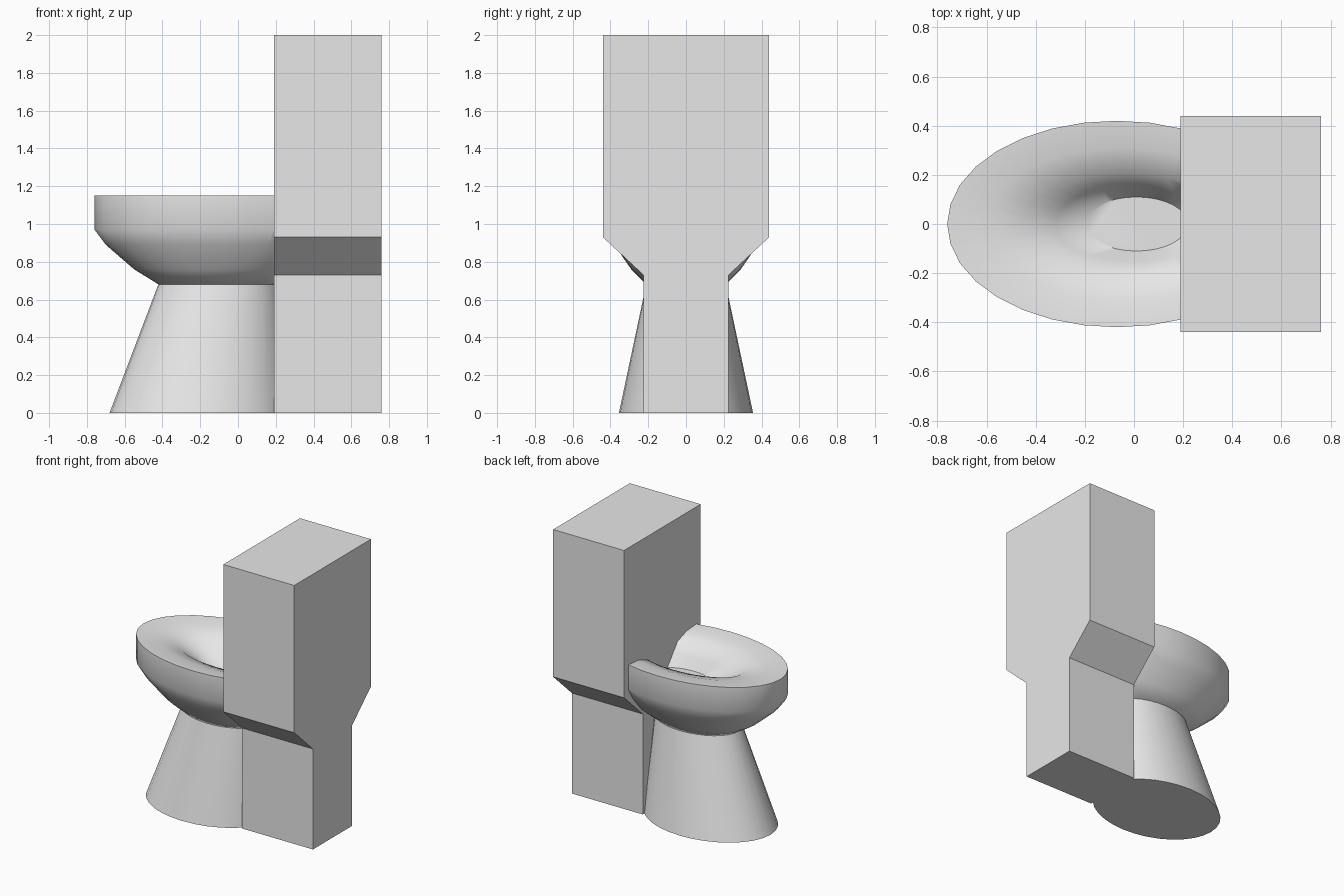
import bpy, bmesh, math

if "Cube" in bpy.data.objects:
    bpy.data.objects.remove(bpy.data.objects["Cube"])

mat = bpy.data.materials.new("porcelain")
mat.diffuse_color = (0.8, 0.8, 0.8, 1)
mat.use_nodes = True
mat.node_tree.nodes["Principled BSDF"].inputs["Base Color"].default_value = mat.diffuse_color
SIDES = 32
TANK_X0, TANK_X1 = 0.19, 0.76


def finish(bm, name, smooth=None):
    me = bpy.data.meshes.new(name)
    bm.to_mesh(me)
    bm.free()
    me.materials.append(mat)
    ob = bpy.data.objects.new(name, me)
    bpy.context.collection.objects.link(ob)
    if smooth:
        bpy.ops.object.select_all(action='DESELECT')
        bpy.context.view_layer.objects.active = ob
        ob.select_set(True)
        bpy.ops.object.shade_smooth_by_angle(angle=math.radians(smooth))
    return ob


def loft(rings, cap_start, cap_end):
    """Elliptical rings given as (centre x, radius x, radius y, z)."""
    bm = bmesh.new()
    loops = []
    for cx, rx, ry, z in rings:
        angles = [2 * math.pi * i / SIDES for i in range(SIDES)]
        loops.append([bm.verts.new((cx + rx * math.cos(a), ry * math.sin(a), z)) for a in angles])
    for lo, hi in zip(loops, loops[1:]):
        for i in range(SIDES):
            j = (i + 1) % SIDES
            bm.faces.new((lo[i], lo[j], hi[j], hi[i]))
    if cap_start:
        bm.faces.new(loops[0][::-1])
    if cap_end:
        bm.faces.new(loops[-1])
    return bm


# Tank: front-to-back profile extruded along x, narrowing to a lower column
half = [(0.225, 0), (0.225, 0.73), (0.44, 0.93), (0.44, 2.0)]
outline = half + [(-y, z) for y, z in reversed(half)]
bm = bmesh.new()
face = bm.faces.new([bm.verts.new((TANK_X0, y, z)) for y, z in outline])
ext = bmesh.ops.extrude_face_region(bm, geom=[face], use_keep_orig=True)
for v in ext["geom"]:
    if isinstance(v, bmesh.types.BMVert):
        v.co.x = TANK_X1
bmesh.ops.recalc_face_normals(bm, faces=bm.faces)
finish(bm, "tank")

# Pedestal: tapered oval foot
finish(loft([(-0.20, 0.48, 0.355, 0), (-0.10, 0.32, 0.21, 0.685)], True, False), "pedestal", 30)

# Bowl: outer shell, rim, then inner basin down to a flat floor
bowl = loft([
    (-0.10, 0.32, 0.21, 0.68),
    (-0.09, 0.46, 0.29, 0.76),
    (-0.075, 0.625, 0.38, 0.89),
    (-0.07, 0.69, 0.42, 0.97),
    (-0.07, 0.69, 0.42, 1.15),
    (-0.055, 0.55, 0.31, 1.14),
    (-0.03, 0.42, 0.205, 1.105),
    (-0.01, 0.31, 0.155, 1.035),
    (0.01, 0.21, 0.11, 0.96),
], True, True)
# Trim the bowl where it meets the tank
bmesh.ops.bisect_plane(bowl, geom=bowl.verts[:] + bowl.edges[:] + bowl.faces[:],
                       plane_co=(TANK_X0, 0, 0), plane_no=(1, 0, 0), clear_outer=True)
finish(bowl, "bowl", 50)
